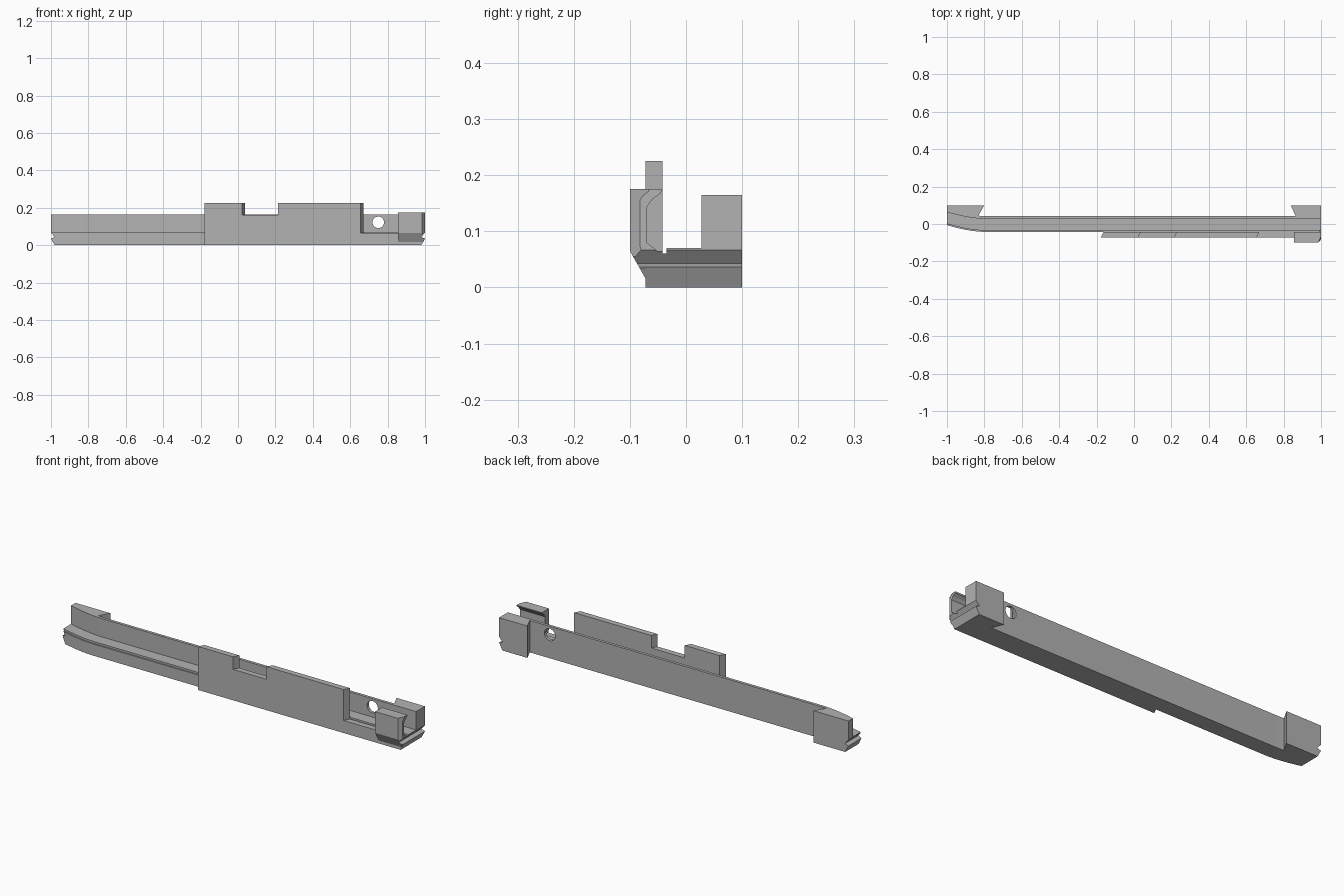
import bpy, bmesh, math

cube = bpy.data.objects.get("Cube")
if cube:
    bpy.data.objects.remove(cube, do_unlink=True)

grey = bpy.data.materials.new("plain grey")
grey.use_nodes = True
GREY = (0.45, 0.45, 0.45, 1)
grey.diffuse_color = GREY
grey.node_tree.nodes["Principled BSDF"].inputs["Base Color"].default_value = GREY


def loft(name, rings):
    """Skin matching rings of points and cap both ends."""
    bm = bmesh.new()
    loops = [[bm.verts.new(p) for p in ring] for ring in rings]
    n = len(loops[0])
    for a, b in zip(loops, loops[1:]):
        for i in range(n):
            j = (i + 1) % n
            bm.faces.new((a[i], a[j], b[j], b[i]))
    bm.faces.new(loops[0])
    bm.faces.new(loops[-1])
    bmesh.ops.recalc_face_normals(bm, faces=bm.faces)
    mesh = bpy.data.meshes.new(name)
    bm.to_mesh(mesh)
    bm.free()
    mesh.materials.append(grey)
    ob = bpy.data.objects.new(name, mesh)
    bpy.context.collection.objects.link(ob)
    return ob


def select(ob):
    bpy.ops.object.select_all(action='DESELECT')
    ob.select_set(True)
    bpy.context.view_layer.objects.active = ob


def cut(ob, cutter, operation):
    select(ob)
    mod = ob.modifiers.new("cut", 'BOOLEAN')
    mod.object = cutter
    mod.operation = operation
    mod.solver = 'EXACT'
    bpy.ops.object.modifier_apply(modifier=mod.name)


def bend(x):
    """Backward sweep of the right-hand tip."""
    return 0.036 * (max(0, -0.8 - x) / 0.2) ** 1.7


# Channel: floor with a stepped front edge and a tall back wall
section = [(-0.042, 0), (-0.042, 0.06), (-0.035, 0.06), (-0.035, 0.07),
           (0.028, 0.07), (0.028, 0.165), (0.043, 0.165), (0.043, 0)]
stations = [-1.02 + 0.02 * i for i in range(12)] + [1.02]
channel = loft("channel", [[(x, y + bend(x), z) for y, z in section] for x in stations])

# Front plate with a notch in its top and a low ledge at one end
outline = [(-0.178, 0), (-0.178, 0.225), (0.022, 0.225), (0.022, 0.16),
           (0.213, 0.16), (0.213, 0.225), (0.655, 0.225), (0.655, 0.065),
           (1.02, 0.065), (1.02, 0)]
front_plate = loft("front_plate", [[(x + shear, y, z) for x, z in outline]
                                   for y, shear in ((-0.072, 0), (-0.042, 0.015))])

# Dovetail blocks behind both ends
right_plan = [(-1.02, 0.1), (-0.8, 0.1), (-0.835, 0.04), (-0.9, 0.045), (-1.02, 0.081)]
left_plan = [(1.02, 0.1), (0.838, 0.1), (0.868, 0.035), (1.02, 0.035)]
left_plan[-1] = (1.02, 0.03)
right_block, left_block = [
    loft(name, [[(x, y, z) for x, y in plan] for z in (0, 0.165)])
    for name, plan in (("right_end_block", right_plan), ("left_end_block", left_plan))]

# Hooked clip in front of the left end
hook = [(-0.07, 0.012), (-0.1, 0.065), (-0.1, 0.175), (-0.043, 0.175),
        (-0.045, 0.168), (-0.06, 0.157), (-0.07, 0.143), (-0.07, 0.08),
        (-0.05, 0.064), (-0.05, 0.012)]
clip = loft("hooked_clip", [
    [(0.855, y, z) for y, z in hook],
    [(0.985 if y < -0.09 else 1.01, y, z) for y, z in hook]])

# Trim every part to the notched end profile
half = [(0.976, -0.01), (1, 0.036), (0.98, 0.043), (1, 0.067), (1, 0.3)]
profile = half + [(-x, z) for x, z in reversed(half)]
trimmer = loft("trimmer", [[(x, y, z) for x, z in profile] for y in (-0.2, 0.2)])
parts = [channel, front_plate, right_block, left_block, clip]
for part in parts:
    cut(part, trimmer, 'INTERSECT')

# Round hole through the back wall
circle = [(0.75 + 0.031 * math.cos(math.tau * i / 32),
           0.122 + 0.031 * math.sin(math.tau * i / 32)) for i in range(32)]
drill = loft("drill", [[(x, y, z) for x, z in circle] for y in (0, 0.08)])
cut(channel, drill, 'DIFFERENCE')

for helper in (trimmer, drill):
    bpy.data.objects.remove(helper, do_unlink=True)

select(channel)
bpy.ops.object.shade_smooth_by_angle(angle=math.radians(25))
